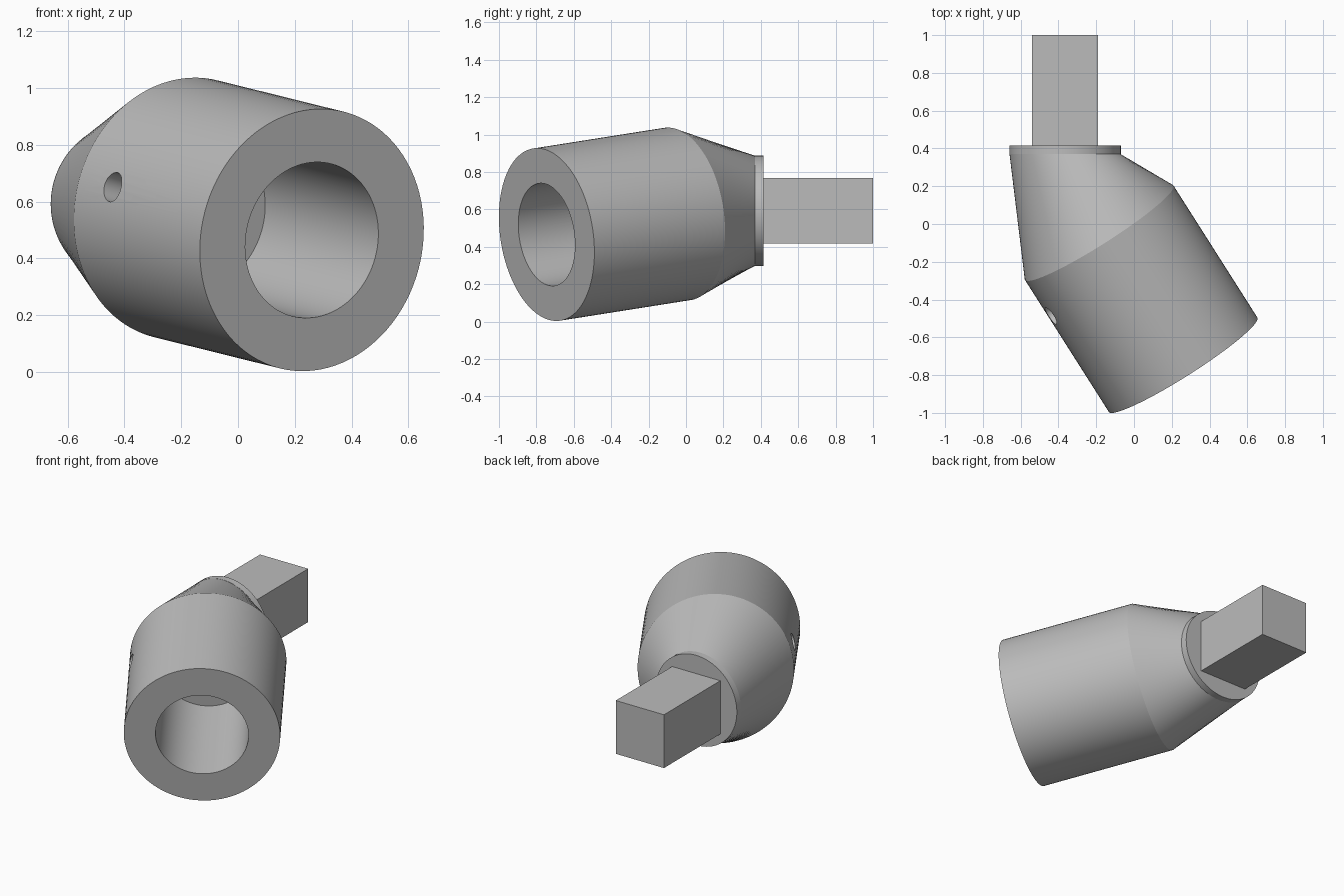
import bpy, bmesh, math
from mathutils import Vector, Matrix

cube = bpy.data.objects.get("Cube")
if cube:
    bpy.data.objects.remove(cube, do_unlink=True)

SEGMENTS = 96
steel = bpy.data.materials.new("grey steel")
steel.use_nodes = True
GREY = (0.5, 0.5, 0.5, 1)
steel.diffuse_color = GREY
steel.node_tree.nodes["Principled BSDF"].inputs["Base Color"].default_value = GREY

# Main layout: shaft runs along +y, the socket is tilted away from it
BACK = Vector((0, 1, 0))
shaft_centre = Vector((-0.365, 0, 0.592))
mouth = Vector((0.26, -0.745, 0.465))
axis = Vector((-0.532, 0.837, 0.132)).normalized()
LENGTH, OUTER, BORE, DEPTH = 0.835, 0.466, 0.277, 0.75
FLANGE_R, FLANGE_Y, FLANGE_T = 0.295, 0.37, 0.045


def finish(obj):
    obj.data.materials.append(steel)
    bpy.ops.object.select_all(action="DESELECT")
    obj.select_set(True)
    bpy.context.view_layer.objects.active = obj
    bpy.ops.object.shade_smooth_by_angle(angle=math.radians(14))


def loft(name, rings):
    """Skin a closed solid through (centre, direction, radius) rings."""
    bm = bmesh.new()
    loops = []
    for centre, direction, radius in rings:
        turn = BACK.rotation_difference(direction)
        loops.append([bm.verts.new(centre + turn @ Vector((radius * math.cos(a), 0, radius * math.sin(a))))
                      for a in (math.tau * i / SEGMENTS for i in range(SEGMENTS))])
    for first, second in zip(loops, loops[1:]):
        for i in range(SEGMENTS):
            j = (i + 1) % SEGMENTS
            bm.faces.new((first[i], first[j], second[j], second[i]))
    bm.faces.new(loops[0])
    bm.faces.new(loops[-1])
    bmesh.ops.recalc_face_normals(bm, faces=bm.faces)
    mesh = bpy.data.meshes.new(name)
    bm.to_mesh(mesh)
    bm.free()
    obj = bpy.data.objects.new(name, mesh)
    bpy.context.collection.objects.link(obj)
    return obj


# Socket body: blind bore, outer wall, then a slanted taper down to the flange
flange_front = shaft_centre + BACK * FLANGE_Y
body = loft("socket_body", [
    (mouth + axis * DEPTH, axis, BORE),
    (mouth, axis, BORE),
    (mouth, axis, OUTER),
    (mouth + axis * LENGTH, axis, OUTER),
    (flange_front, BACK, FLANGE_R - 0.001),
])

# Small pin hole through one side of the wall into the bore
radial = Vector((-0.378, -0.259, 0.107))
radial = (radial - axis * radial.dot(axis)).normalized()
hole_centre = mouth + axis * 0.614
cutter = loft("pin_hole_cutter", [
    (hole_centre + radial * 0.15, radial, 0.053),
    (hole_centre + radial * 0.6, radial, 0.053),
])
cutter.hide_render = True
cut = body.modifiers.new("pin_hole", "BOOLEAN")
cut.operation = "DIFFERENCE"
cut.solver = "EXACT"
cut.object = cutter
bpy.context.view_layer.objects.active = body
bpy.ops.object.modifier_apply(modifier=cut.name)
bpy.data.objects.remove(cutter, do_unlink=True)
finish(body)

# Thin round flange
flange = loft("flange", [
    (flange_front, BACK, FLANGE_R),
    (flange_front + BACK * FLANGE_T, BACK, FLANGE_R),
])
finish(flange)

# Square drive shaft
start, end, width = FLANGE_Y + FLANGE_T, 1.0, 0.35
bpy.ops.mesh.primitive_cube_add(size=1, location=shaft_centre + BACK * (start + end) / 2)
shaft = bpy.context.object
shaft.name = "square_shaft"
shaft.data.transform(Matrix.Diagonal((width, end - start, width, 1)))
finish(shaft)
